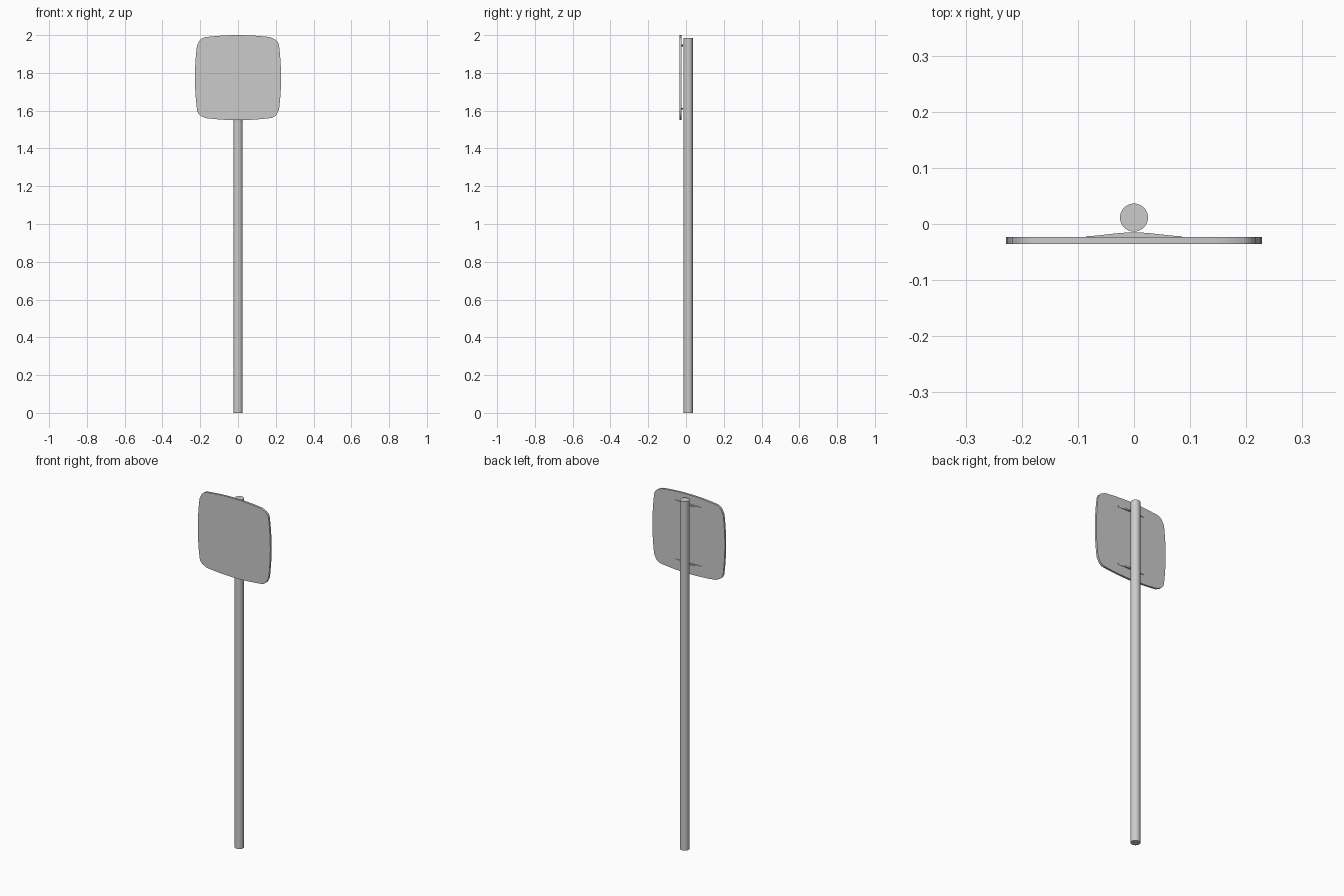
import bpy, bmesh, math

if "Cube" in bpy.data.objects:
    bpy.data.objects.remove(bpy.data.objects["Cube"])


def prism(name, pts, a, b, axis):
    """Extrude a 2D profile between a and b along 'y' (pts are x,z) or 'z' (pts are x,y)."""
    bm = bmesh.new()
    place = (lambda p, d: (p[0], d, p[1])) if axis == 'y' else (lambda p, d: (p[0], p[1], d))
    face = bm.faces.new([bm.verts.new(place(p, a)) for p in pts])
    ext = bmesh.ops.extrude_face_region(bm, geom=[face])
    for v in ext['geom']:
        if isinstance(v, bmesh.types.BMVert):
            v.co['xyz'.index(axis)] = b
    bmesh.ops.recalc_face_normals(bm, faces=bm.faces)
    me = bpy.data.meshes.new(name)
    bm.to_mesh(me)
    bm.free()
    ob = bpy.data.objects.new(name, me)
    bpy.context.collection.objects.link(ob)
    return smooth(ob)


def smooth(ob):
    bpy.ops.object.select_all(action='DESELECT')
    ob.select_set(True)
    bpy.context.view_layer.objects.active = ob
    bpy.ops.object.shade_smooth_by_angle(angle=math.radians(30))
    return ob


# Post
bpy.ops.mesh.primitive_cylinder_add(vertices=32, radius=0.025, depth=1.985,
                                    location=(0, 0.0115, 1.985 / 2))
post = bpy.context.object
post.name = "post"
smooth(post)

# Sign plate: square with gently bowed sides and rounded corners
HALF, BOW, END, R = 0.228, 0.011, 0.172, 0.046
lean = math.atan(2 * BOW / END)
cx = HALF - BOW - R * math.cos(lean)
cy = END - R * math.sin(lean)
quarter = []
for i in range(-6, 7):
    t = i / 6
    quarter.append((HALF - BOW * t * t, END * t))
for i in range(1, 8):
    ang = lean + (math.pi / 2 - 2 * lean) * i / 8
    quarter.append((cx + R * math.cos(ang), cy + R * math.sin(ang)))
outline = []
for k in range(4):
    c, s = round(math.cos(k * math.pi / 2)), round(math.sin(k * math.pi / 2))
    outline += [(x * c - z * s, 1.775 + (x * s + z * c) * 0.225 / HALF) for x, z in quarter]
prism("sign_plate", outline, -0.0355, -0.0235, 'y')

# Two curved mounting brackets on the back of the plate
W, BASE, RISE = 0.085, -0.0238, 0.0088
arc = [(W, BASE), (-W, BASE)]
for i in range(17):
    t = -1 + i / 8
    arc.append((W * t, BASE + 0.002 + (RISE - 0.002) * (0.5 + 0.5 * math.cos(math.pi * t)) ** 0.8))
for name, z in (("upper_bracket", 1.945), ("lower_bracket", 1.61)):
    prism(name, arc, z - 0.004, z + 0.004, 'z')
